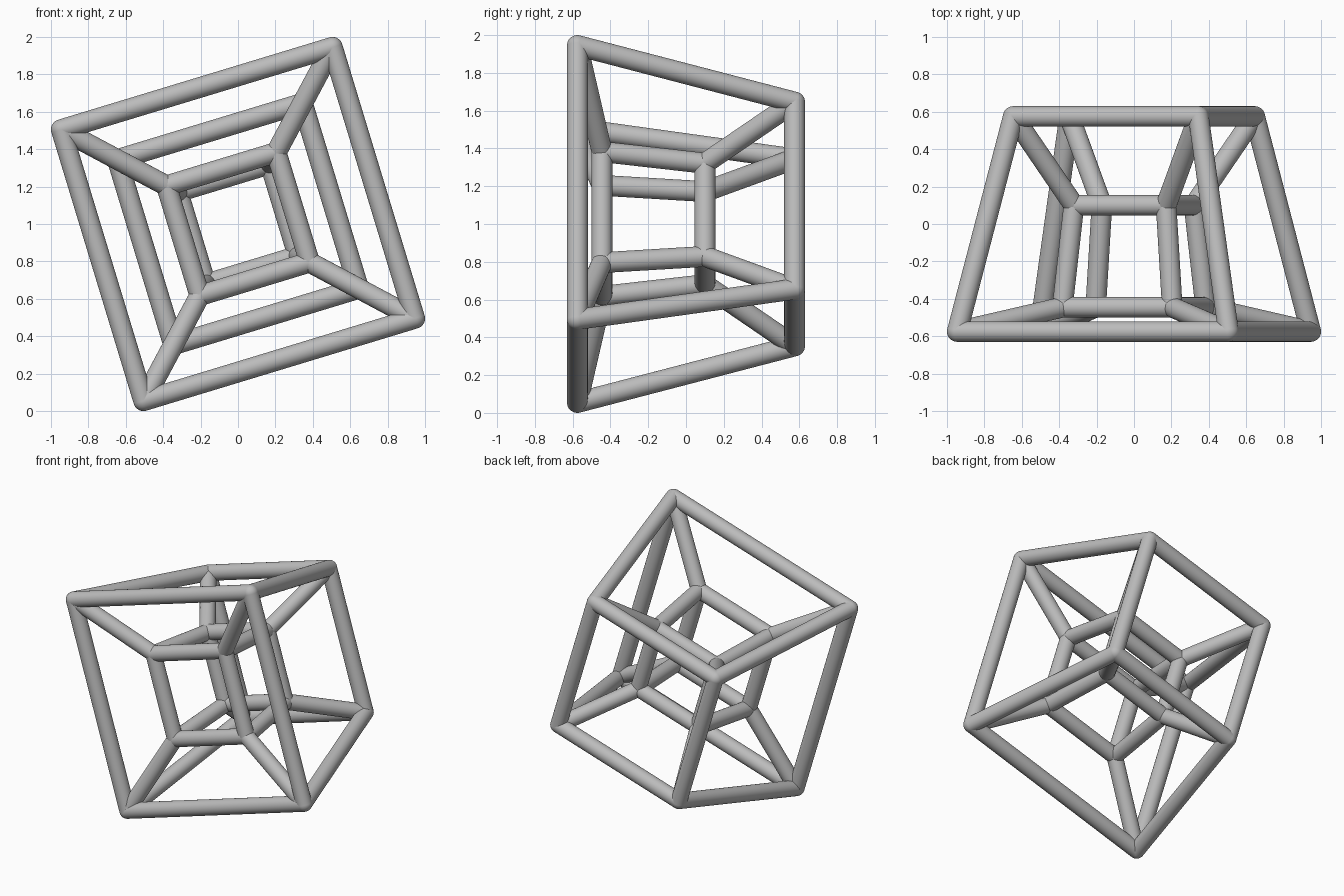
import bpy
import bmesh
from mathutils import Matrix, Vector

RADIUS = 0.055
CENTRE_Z = 1.0

cube = bpy.data.objects.get("Cube")
if cube:
    bpy.data.objects.remove(cube, do_unlink=True)

grey = bpy.data.materials.new("mid_grey")
grey.use_nodes = True
colour = (0.5, 0.5, 0.5, 1)
grey.diffuse_color = colour
grey.node_tree.nodes["Principled BSDF"].inputs["Base Color"].default_value = colour


def square(scale, y):
    """Four corners of a tilted square, each a quarter turn from the last."""
    x, z = 0.505 * scale, 0.945 * scale
    corners = []
    for _ in range(4):
        corners.append(Vector((x, y, CENTRE_Z + z)))
        x, z = -z, x
    return corners


def add_rod(bm, a, b):
    axis = b - a
    turn = axis.to_track_quat('Z', 'Y').to_matrix().to_4x4()
    bmesh.ops.create_cone(bm, cap_ends=False, segments=32,
                          radius1=RADIUS, radius2=RADIUS, depth=axis.length,
                          matrix=Matrix.Translation((a + b) / 2) @ turn)


def add_joint(bm, point):
    bmesh.ops.create_uvsphere(bm, u_segments=32, v_segments=16, radius=RADIUS,
                              matrix=Matrix.Translation(point))


def make_part(name, rods, joints=()):
    bm = bmesh.new()
    for a, b in rods:
        add_rod(bm, a, b)
    for point in joints:
        add_joint(bm, point)
    for face in bm.faces:
        face.smooth = True
    mesh = bpy.data.meshes.new(name)
    bm.to_mesh(mesh)
    bm.free()
    mesh.materials.append(grey)
    bpy.context.collection.objects.link(bpy.data.objects.new(name, mesh))


# Square frames with rounded corner joints
frames = {
    "outer_front": square(1.0, -0.575),
    "outer_back": square(0.683, 0.575),
    "inner_front": square(0.405, -0.445),
    "inner_back": square(0.34, 0.1),
}
for name, corners in frames.items():
    sides = zip(corners, corners[1:] + corners[:1])
    make_part(name + "_frame", sides, corners)

# Rods joining matching corners of the frames
links = {
    "outer_side_rods": ("outer_front", "outer_back"),
    "inner_side_rods": ("inner_front", "inner_back"),
    "front_diagonal_rods": ("outer_front", "inner_front"),
    "back_diagonal_rods": ("outer_back", "inner_back"),
}
for name, (start, end) in links.items():
    make_part(name, zip(frames[start], frames[end]))
